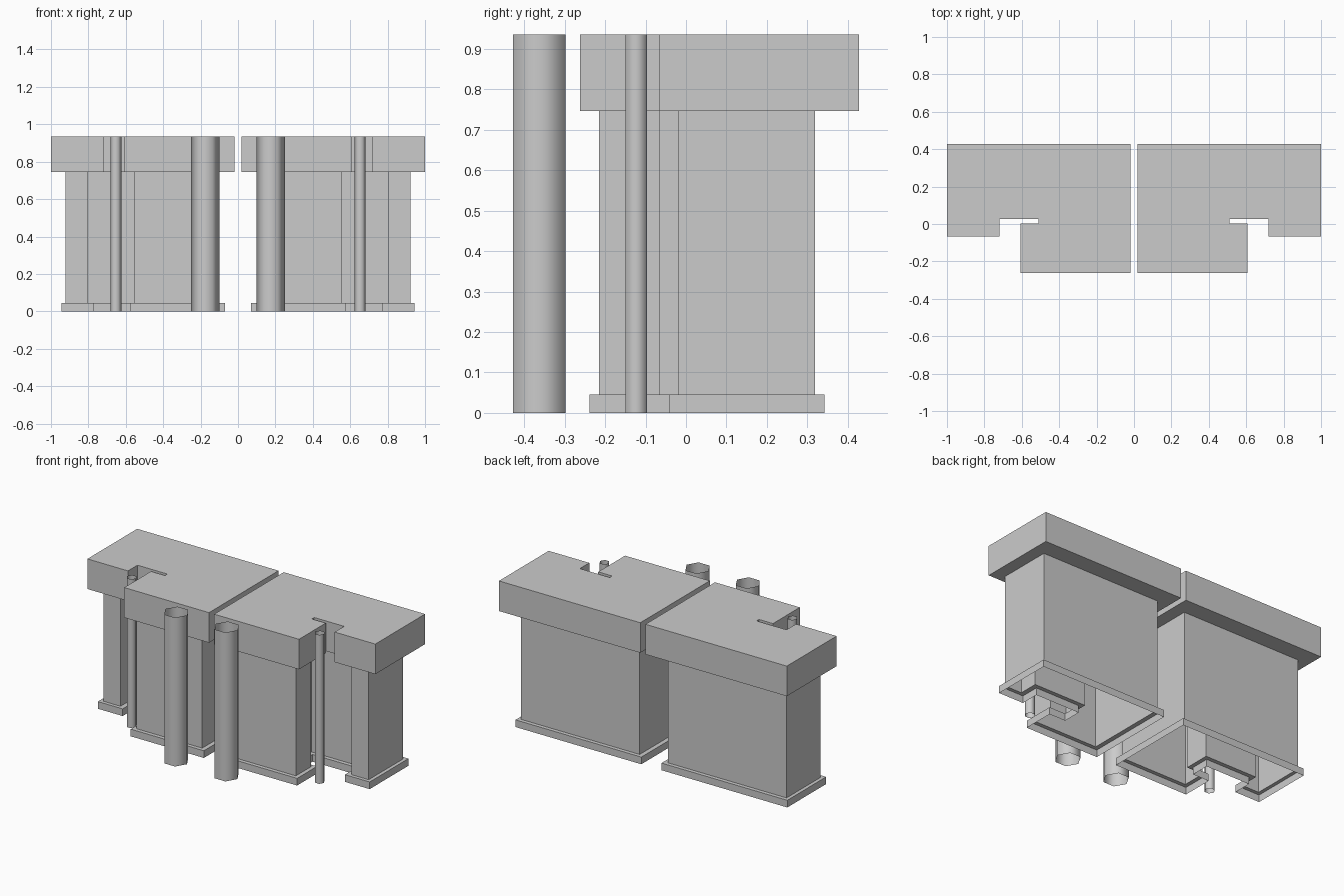
import bpy
import bmesh
import math

if "Cube" in bpy.data.objects:
    bpy.data.objects.remove(bpy.data.objects["Cube"])

TOP = 0.935


def outline(inner, outer, back, wing, front, gap_out, gap_back, gap_in, step, gap_front):
    """Counter-clockwise plan of one block with its stepped front notch."""
    return [(inner, front), (gap_front, front), (gap_front, step), (gap_in, step),
            (gap_in, gap_back), (gap_out, gap_back), (gap_out, wing),
            (outer, wing), (outer, back), (inner, back)]


def finish(name, bm):
    mesh = bpy.data.meshes.new(name)
    bm.to_mesh(mesh)
    bm.free()
    obj = bpy.data.objects.new(name, mesh)
    bpy.context.collection.objects.link(obj)
    mirror = obj.modifiers.new("mirror", 'MIRROR')
    mirror.use_axis[0] = True
    mirror.use_mirror_merge = False
    return obj


def shell(name, rings, lid=False):
    """Joins outlines, listed from top to bottom, into an open shell."""
    bm = bmesh.new()
    loops = [[bm.verts.new((x, y, z)) for x, y in pts] for pts, z in rings]
    for up, low in zip(loops, loops[1:]):
        for i in range(len(up)):
            j = (i + 1) % len(up)
            bm.faces.new((low[i], low[j], up[j], up[i]))
    if lid:
        bm.faces.new(loops[0])
    return finish(name, bm)


def tube(name, x, y, radius):
    """Open six-sided pole, smooth shaded."""
    ring = [(x + radius * math.cos(i * math.pi / 3),
             y + radius * math.sin(i * math.pi / 3)) for i in range(6)]
    obj = shell(name, [(ring, TOP), (ring, 0)])
    for poly in obj.data.polygons:
        poly.use_smooth = True


cap = outline(0.018, 1.0, 0.428, -0.066, -0.262, 0.718, 0.028, 0.51, 0.004, 0.607)
body = outline(0.098, 0.922, 0.319, -0.02, -0.215, 0.802, 0.10, 0.44, -0.064, 0.553)
base = outline(0.07, 0.944, 0.343, -0.042, -0.239, 0.772, 0.075, 0.465, -0.042, 0.578)

# Overhanging top with its underside ledge
shell("roof_block", [(cap, TOP), (cap, 0.746), (body, 0.746)], lid=True)
# Hollow main walls
shell("walls", [(body, 0.746), (body, 0.045)])
# Plinth around the foot, open below
shell("plinth", [(body, 0.045), (base, 0.045), (base, 0)])

# Free-standing poles
tube("large_pole", 0.175, -0.363, 0.075)
tube("small_pole", 0.653, -0.123, 0.03)
